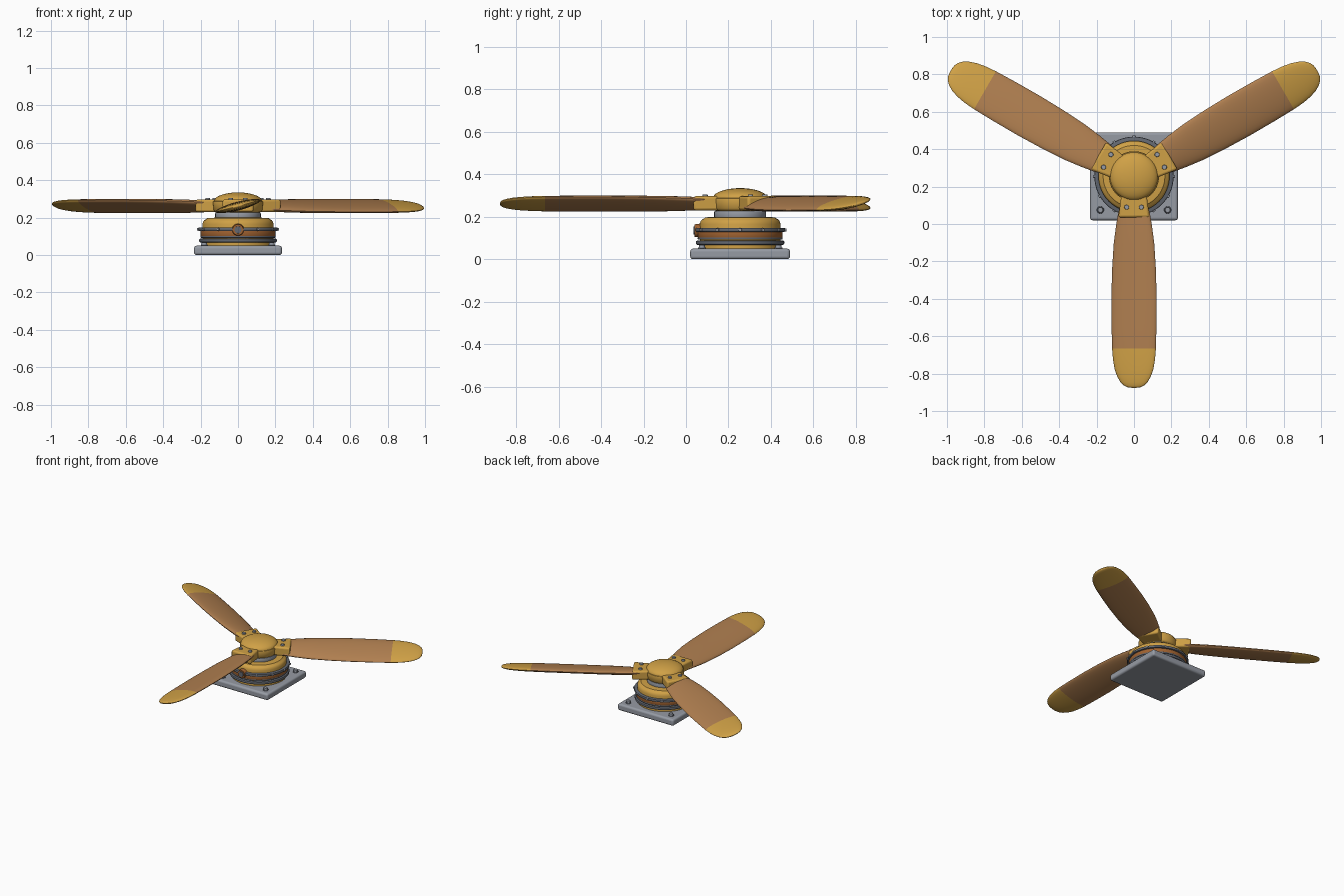
import bpy, bmesh, math
from mathutils import Matrix

if "Cube" in bpy.data.objects:
    bpy.data.objects.remove(bpy.data.objects["Cube"])

C = 0.255                      # y of the rotor axis
TAU = 2 * math.pi


def material(name, rgb):
    m = bpy.data.materials.new(name)
    lin = [((v / 255 + 0.055) / 1.055) ** 2.4 for v in rgb]
    m.diffuse_color = (*lin, 1)
    m.use_nodes = True
    m.node_tree.nodes["Principled BSDF"].inputs["Base Color"].default_value = m.diffuse_color
    return m


GOLD = material("gold", (208, 161, 70))
BROWN = material("brown", (176, 127, 80))
GRAY = material("light gray", (150, 155, 164))
DARK = material("dark gray", (98, 103, 112))
COPPER = material("copper", (160, 98, 48))


def finish(name, bm, mats, angle=0.0, bevel=0.0, origin=(0, C, 0), segments=3):
    bmesh.ops.recalc_face_normals(bm, faces=bm.faces)
    me = bpy.data.meshes.new(name)
    bm.to_mesh(me)
    bm.free()
    for m in mats:
        me.materials.append(m)
    ob = bpy.data.objects.new(name, me)
    bpy.context.collection.objects.link(ob)
    ob.location = origin
    ob.rotation_euler.z = angle
    if bevel:
        mod = ob.modifiers.new("bevel", 'BEVEL')
        mod.width, mod.segments, mod.limit_method = bevel, segments, 'ANGLE'
    bpy.ops.object.select_all(action='DESELECT')
    ob.select_set(True)
    bpy.context.view_layer.objects.active = ob
    bpy.ops.object.shade_smooth_by_angle(angle=math.radians(38))
    return ob


def loft(bm, rings):
    """Skin closed rings of points and cap both ends; returns the rows of faces."""
    vs = [[bm.verts.new(p) for p in ring] for ring in rings]
    n = len(vs[0])
    rows = [[bm.faces.new((a[i], a[(i + 1) % n], b[(i + 1) % n], b[i])) for i in range(n)]
            for a, b in zip(vs, vs[1:])]
    bm.faces.new(vs[0])
    bm.faces.new(vs[-1])
    return rows


def lathe(name, profile, mat, n=64):
    bm = bmesh.new()
    loft(bm, [[(r * math.cos(TAU * i / n), r * math.sin(TAU * i / n), z) for i in range(n)]
              for r, z in profile])
    return finish(name, bm, [mat])


def ring(name, r, z0, z1, mat, b=0.006):
    return lathe(name, [(r - b, z0), (r - b * .3, z0 + b * .3), (r, z0 + b),
                        (r, z1 - b), (r - b * .3, z1 - b * .3), (r - b, z1)], mat)


def bolt(bm, matrix, r, h, n=16):
    bmesh.ops.create_cone(bm, cap_ends=True, segments=n, radius1=r, radius2=r * .85,
                          depth=h, matrix=matrix)


# Base plate with rounded edges
bm = bmesh.new()
bmesh.ops.create_cube(bm, size=1, matrix=Matrix.Translation((0, 0, .025)) @
                      Matrix.Diagonal((.47, .47, .05, 1)))
finish("base_plate", bm, [GRAY], bevel=.014, segments=4)

# Corner washers and bolts
for name, r, top, mat in (("base_washers", .021, .056, DARK), ("base_bolts", .016, .068, GRAY)):
    bm = bmesh.new()
    for sx in (-1, 1):
        for sy in (-1, 1):
            bolt(bm, Matrix.Translation((sx * .18, sy * .18, (top + .045) / 2)), r, top - .045)
    finish(name, bm, [mat])

# Motor housing, copper band and flanges
lathe("motor_housing", [(.19, .045), (.19, .165), (.187, .178), (.18, .187), (.168, .193),
                        (.165, .197), (.12, .2)], GOLD)
ring("copper_band", .2, .1, .135, COPPER, .004)
ring("upper_flange", .212, .128, .148, DARK)
ring("middle_flange", .2, .092, .104, DARK, .004)
ring("lower_flange", .208, .068, .088, DARK)
ring("rotor_shaft", .122, .19, .228, GRAY)

# Small screws around the upper flange
bm = bmesh.new()
for k in range(12):
    bolt(bm, Matrix.Rotation(TAU * k / 12, 4, 'Z') @ Matrix.Translation((.212, 0, .138)) @
         Matrix.Rotation(math.pi / 2, 4, 'Y'), .009, .012, 10)
finish("flange_screws", bm, [GRAY])

# Round port on the front of the housing
for name, r, y, mat in (("port_rim", .034, .216, COPPER), ("port_cap", .022, .22, DARK)):
    bm = bmesh.new()
    bolt(bm, Matrix.Translation((0, -(y + .18) / 2, .135)) @
         Matrix.Rotation(math.pi / 2, 4, 'X'), r, y - .18, 32)
    finish(name, bm, [mat])

# Hub with domed cap
dome = [(.128 * math.cos(a), .288 + .047 * math.sin(a))
        for a in [math.pi / 2 * i / 10 for i in range(10)]]
lathe("hub_dome", [(.105, .225), (.122, .23), (.13, .24), (.134, .28), (.132, .287)] + dome
      + [(.003, .335)], GOLD)

# Blade: radius, half width, half thickness
SECTIONS = [(.15, .075, .022), (.2, .088, .023), (.27, .1, .024), (.36, .112, .024),
            (.5, .121, .023), (.65, .125, .022), (.8, .124, .022), (.92, .121, .021),
            (.98, .116, .02), (1.03, .107, .018), (1.07, .093, .016), (1.1, .075, .013),
            (1.118, .056, .01), (1.128, .035, .006), (1.131, .01, .002)]
PITCH, N = math.radians(14.5), 28
cp, sp = math.cos(PITCH), math.sin(PITCH)


def section(r, w, t):
    pts = [(w * math.cos(TAU * i / N), t * math.sin(TAU * i / N)) for i in range(N)]
    return [(u * cp - v * sp, -r, .262 + u * sp + v * cp) for u, v in pts]


for k in range(3):
    ang = TAU * k / 3
    # Pitched blade with gold tip
    bm = bmesh.new()
    loft(bm, [section(*s) for s in SECTIONS])
    for f in bm.faces:
        f.material_index = int(f.calc_center_median().y < -.92)
    finish(f"blade_{k + 1}", bm, [BROWN, GOLD], ang)

    # Clamp holding the blade root, slightly wider outward
    bm = bmesh.new()
    loft(bm, [[(-w, -r, .23), (w, -r, .23), (w, -r, .297), (-w, -r, .297)]
              for r, w in ((.09, .066), (.22, .084))])
    finish(f"blade_clamp_{k + 1}", bm, [GOLD], ang, bevel=.012)

    # Two bolts on each clamp
    bm = bmesh.new()
    for s in (-1, 1):
        bolt(bm, Matrix.Translation((s * .039, -.165, .299)), .014, .014)
    finish(f"clamp_bolts_{k + 1}", bm, [GRAY], ang)
